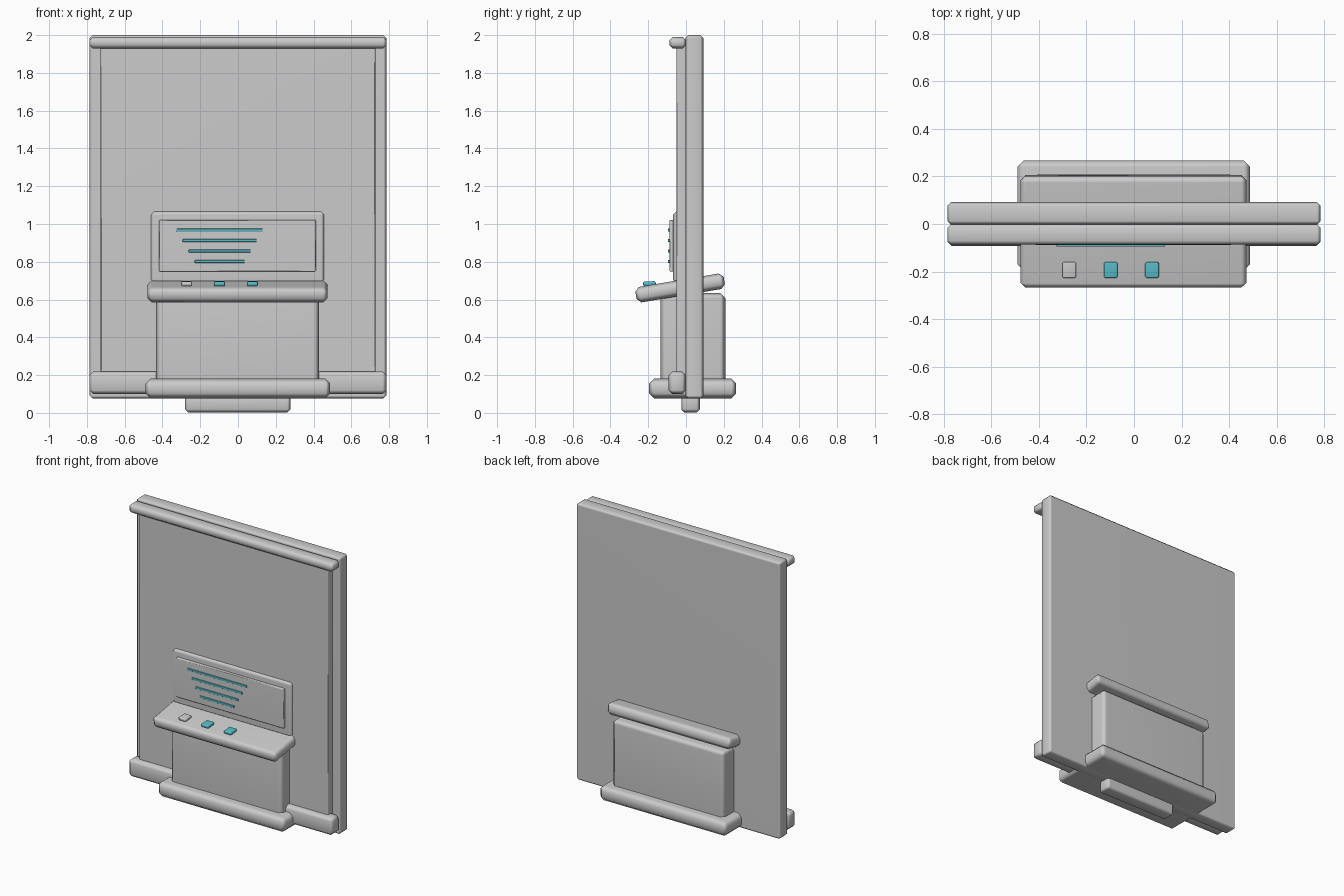
import bpy, math

if "Cube" in bpy.data.objects:
    bpy.data.objects.remove(bpy.data.objects["Cube"])


def material(name, rgb):
    m = bpy.data.materials.new(name)
    m.diffuse_color = (*rgb, 1)
    m.use_nodes = True
    m.node_tree.nodes["Principled BSDF"].inputs["Base Color"].default_value = m.diffuse_color
    return m


GREY = material("light grey", (0.6, 0.6, 0.6))
TEAL = material("teal", (0.1, 0.5, 0.58))


def box(name, x, y, z, bevel, mat=GREY, tilt=0.0):
    """Chamfered box from (min, max) ranges, optionally tilted about x."""
    ranges = (x, y, z)
    bpy.ops.mesh.primitive_cube_add(size=1, location=[(a + b) / 2 for a, b in ranges])
    ob = bpy.context.object
    ob.name = name
    ob.scale = [b - a for a, b in ranges]
    bpy.ops.object.transform_apply(location=False, rotation=False, scale=True)
    mod = ob.modifiers.new("bevel", 'BEVEL')
    mod.width = bevel
    mod.segments = 1
    bpy.ops.object.modifier_apply(modifier=mod.name)
    bpy.ops.object.shade_smooth_by_angle(angle=math.radians(50))
    # Keep the broad faces evenly shaded
    wn = ob.modifiers.new("weighted_normals", 'WEIGHTED_NORMAL')
    wn.keep_sharp = True
    ob.rotation_euler.x = tilt
    ob.data.materials.append(mat)
    return ob


# Wall: back slab, raised front panel, rails
box("wall_slab", (-0.785, 0.785), (-0.003, 0.092), (0.076, 2.0), 0.015)
box("front_panel", (-0.727, 0.727), (-0.05, 0.01), (0.12, 1.96), 0.006)
box("top_rail", (-0.785, 0.785), (-0.087, 0.0), (1.93, 1.99), 0.016)
box("bottom_rail", (-0.785, 0.785), (-0.093, 0.0), (0.10, 0.22), 0.02)

# Console: foot, plinth, cabinet and sloping desk
box("foot", (-0.28, 0.277), (-0.025, 0.073), (0.003, 0.1), 0.016)
box("plinth", (-0.49, 0.488), (-0.195, 0.266), (0.077, 0.181), 0.026)
box("cabinet", (-0.433, 0.43), (-0.135, 0.208), (0.12, 0.634), 0.026)
TILT = math.radians(9.5)
box("desk", (-0.478, 0.473), (-0.268, 0.206), (0.62, 0.703), 0.022, tilt=TILT)

# Buttons on the desk
for i, (x, mat) in enumerate(((-0.272, GREY), (-0.098, TEAL), (0.076, TEAL))):
    box(f"button_{i + 1}", (x - 0.029, x + 0.029), (-0.227, -0.16), (0.672, 0.696),
        0.006, mat, math.radians(3))

# Display with text lines
box("display_frame", (-0.46, 0.455), (-0.07, -0.02), (0.69, 1.065), 0.016)
box("display_screen", (-0.418, 0.412), (-0.088, -0.05), (0.748, 1.022), 0.005)
for i in range(4):
    z = 0.968 - 0.0555 * i
    box(f"display_line_{i + 1}", (-0.325 + 0.032 * i, 0.13 - 0.032 * i),
        (-0.095, -0.085), (z - 0.007, z + 0.007), 0.001, TEAL)
